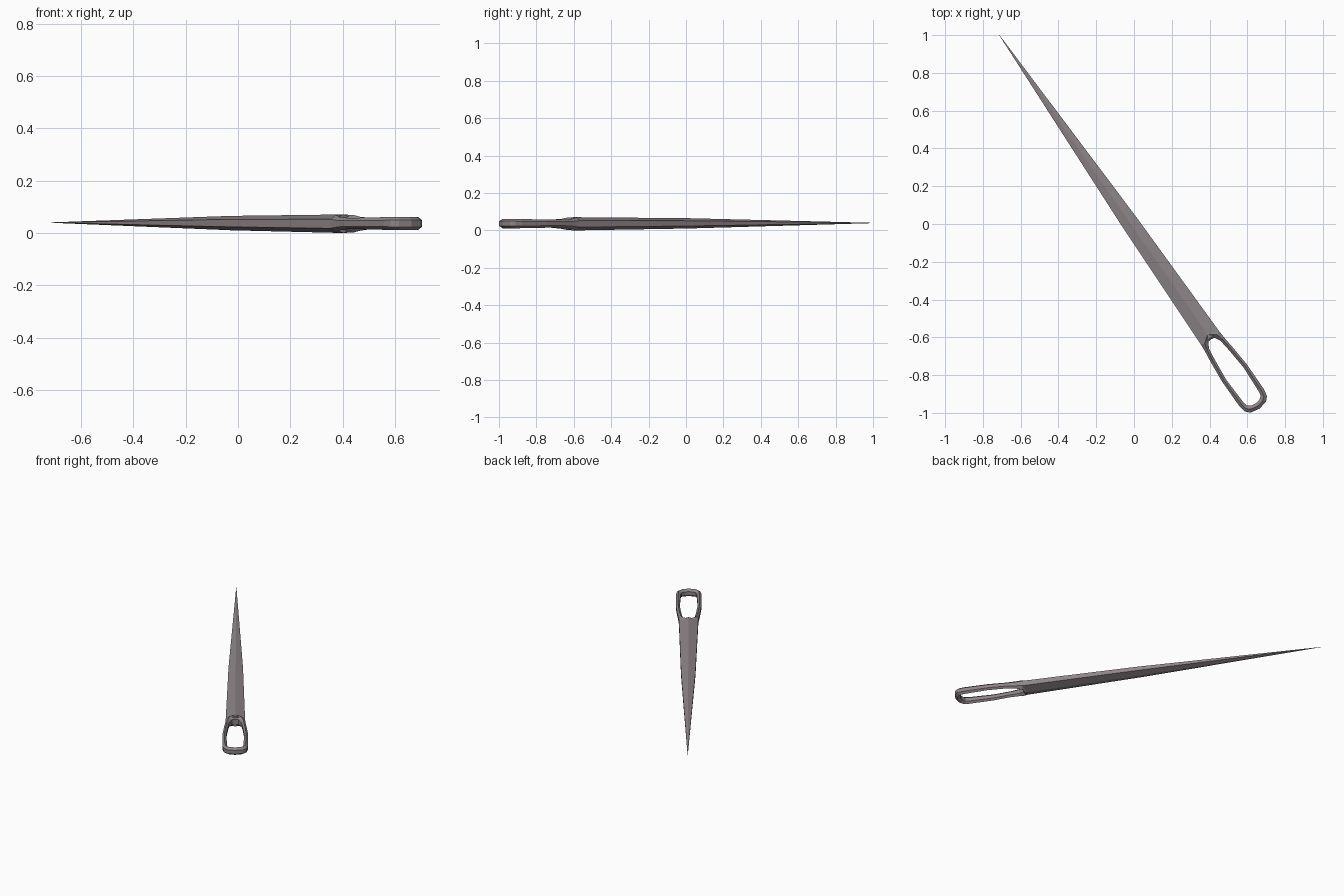
import bpy, bmesh
from mathutils import Vector

if "Cube" in bpy.data.objects:
    bpy.data.objects.remove(bpy.data.objects["Cube"])

TIP = Vector((-0.713, 1.0, 0.0))
ALONG = Vector((0.5712, -0.8208, 0.0))
ACROSS = Vector((0.8208, 0.5712, 0.0))
MID = 0.0355

steel = bpy.data.materials.new("dull_steel")
steel.diffuse_color = (0.27, 0.235, 0.245, 1)
steel.use_nodes = True
steel.node_tree.nodes["Principled BSDF"].inputs["Base Color"].default_value = steel.diffuse_color


def place(t, s, z):
    # needle coordinates (across, along, up) to world
    return TIP + ALONG * s + ACROSS * t + Vector((0, 0, z))


def loft(name, rings, closed):
    bm = bmesh.new()
    vs = [[bm.verts.new(place(*p)) for p in ring] for ring in rings]
    n = len(vs[0])
    pairs = list(zip(vs, vs[1:]))
    if closed:
        pairs.append((vs[-1], vs[0]))
    else:
        bm.faces.new(vs[0])
        bm.faces.new(vs[-1])
    for a, b in pairs:
        for i in range(n):
            j = (i + 1) % n
            bm.faces.new((a[i], a[j], b[j], b[i]))
    bmesh.ops.recalc_face_normals(bm, faces=bm.faces)
    me = bpy.data.meshes.new(name)
    bm.to_mesh(me)
    bm.free()
    me.materials.append(steel)
    ob = bpy.data.objects.new(name, me)
    bpy.context.collection.objects.link(ob)
    return ob


def hexagon(outer, inner, h, mid):
    # six-sided section with ridges on top and bottom
    (t0, s0), (t1, s1) = outer, inner
    tm, sm = (t0 + t1) / 2, (s0 + s1) / 2
    return [(t0, s0, mid - h / 2), (t0, s0, mid + h / 2), (tm, sm, mid + h),
            (t1, s1, mid + h / 2), (t1, s1, mid - h / 2), (tm, sm, mid - h)]


# Tapered shaft: distance from tip, half width, half height, centre height
shaft = [(0, 0.0008, 0.0008, 0.040), (1.2, 0.045, 0.0275, 0.038),
         (1.955, 0.060, 0.0355, MID)]
loft("needle_shaft", [hexagon((-w, s), (w, s), h, m) for s, w, h, m in shaft], False)

# Eye: outer point, inner point, half height for one side, then mirrored
neck = ((0, 1.90), (0, 1.962), 0.035)
end = ((0, 2.410), (0, 2.376), 0.0255)
side = [((0.060, 1.955), (0.020, 1.966), 0.034),
        ((0.063, 2.000), (0.037, 1.997), 0.026),
        ((0.070, 2.060), (0.045, 2.060), 0.0215),
        ((0.080, 2.180), (0.056, 2.180), 0.022),
        ((0.079, 2.340), (0.050, 2.335), 0.0245),
        ((0.072, 2.378), (0.045, 2.358), 0.0255),
        ((0.050, 2.400), (0.027, 2.371), 0.0255)]
mirrored = [((-o[0], o[1]), (-i[0], i[1]), h) for o, i, h in reversed(side)]
loop = [neck] + side + [end] + mirrored
loft("needle_eye", [hexagon(o, i, h, MID + 0.001 * (o[1] > 2.0)) for o, i, h in loop], True)
